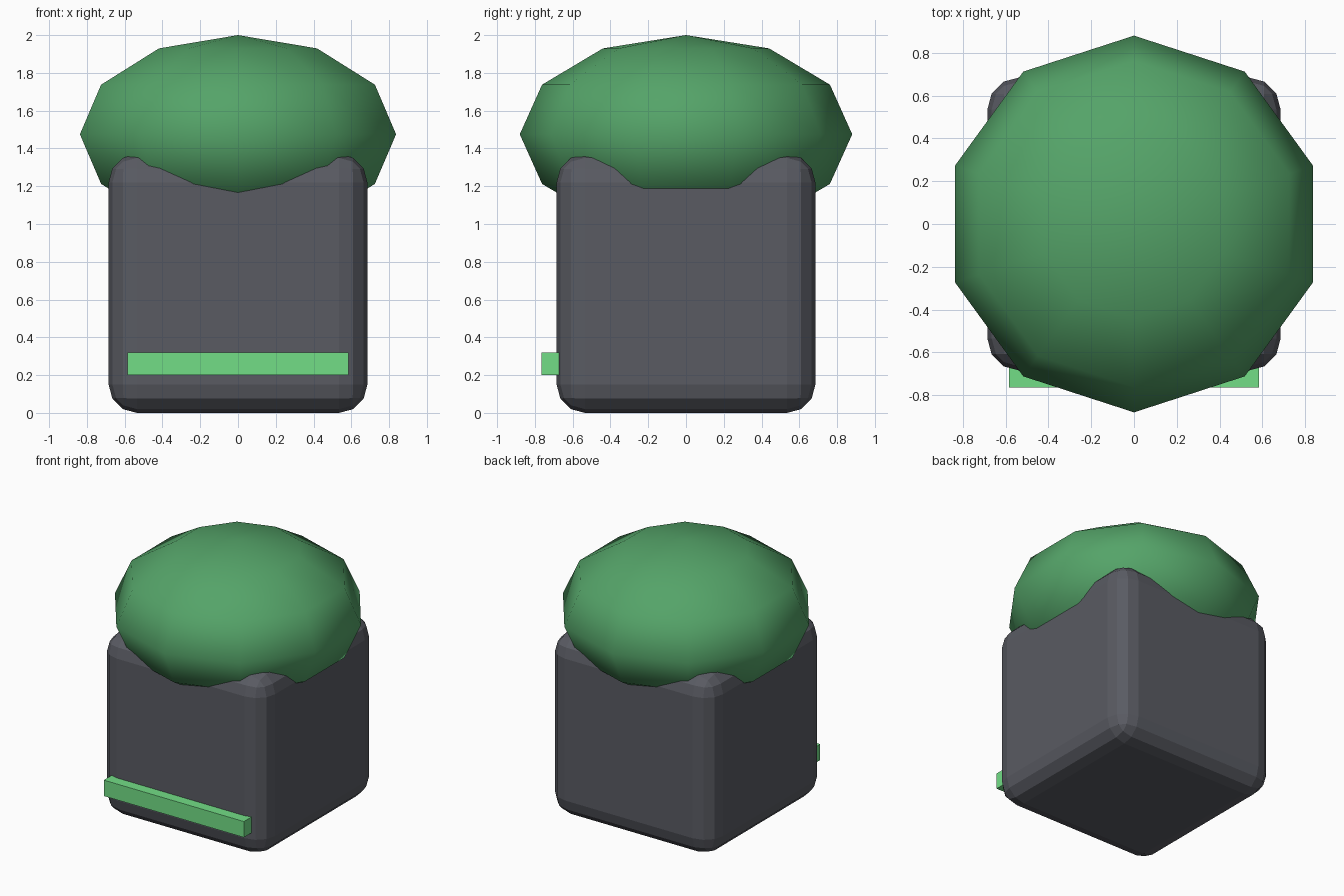
import bpy

if "Cube" in bpy.data.objects:
    bpy.data.objects.remove(bpy.data.objects["Cube"])


def finish(name, color):
    ob = bpy.context.object
    ob.name = name
    bpy.ops.object.transform_apply(location=False, rotation=False, scale=True)
    mat = bpy.data.materials.new(name + "_color")
    mat.diffuse_color = (*color, 1)
    mat.use_nodes = True
    mat.node_tree.nodes["Principled BSDF"].inputs["Base Color"].default_value = mat.diffuse_color
    ob.data.materials.append(mat)
    return ob


def box(name, center, size, color):
    bpy.ops.mesh.primitive_cube_add(size=1, location=center)
    bpy.context.object.scale = size
    return finish(name, color)


# Planter: cube with rounded, faceted edges
planter = box("planter", (0, 0, 0.685), (1.37, 1.37, 1.37), (0.10, 0.104, 0.123))
bevel = planter.modifiers.new("rounded_edges", 'BEVEL')
bevel.width = 0.15
bevel.segments = 3

# Light strip across the lower front
box("front_strip", (0, -0.705, 0.26), (1.17, 0.12, 0.12), (0.17, 0.73, 0.24))

# Bush: squashed low-poly sphere sunk into the planter
bpy.ops.mesh.primitive_uv_sphere_add(segments=10, ring_count=6, radius=1, location=(0, 0, 1.475))
bpy.context.object.scale = (0.88, 0.88, 0.525)
finish("bush", (0.09, 0.37, 0.14))
bpy.ops.object.shade_smooth()
